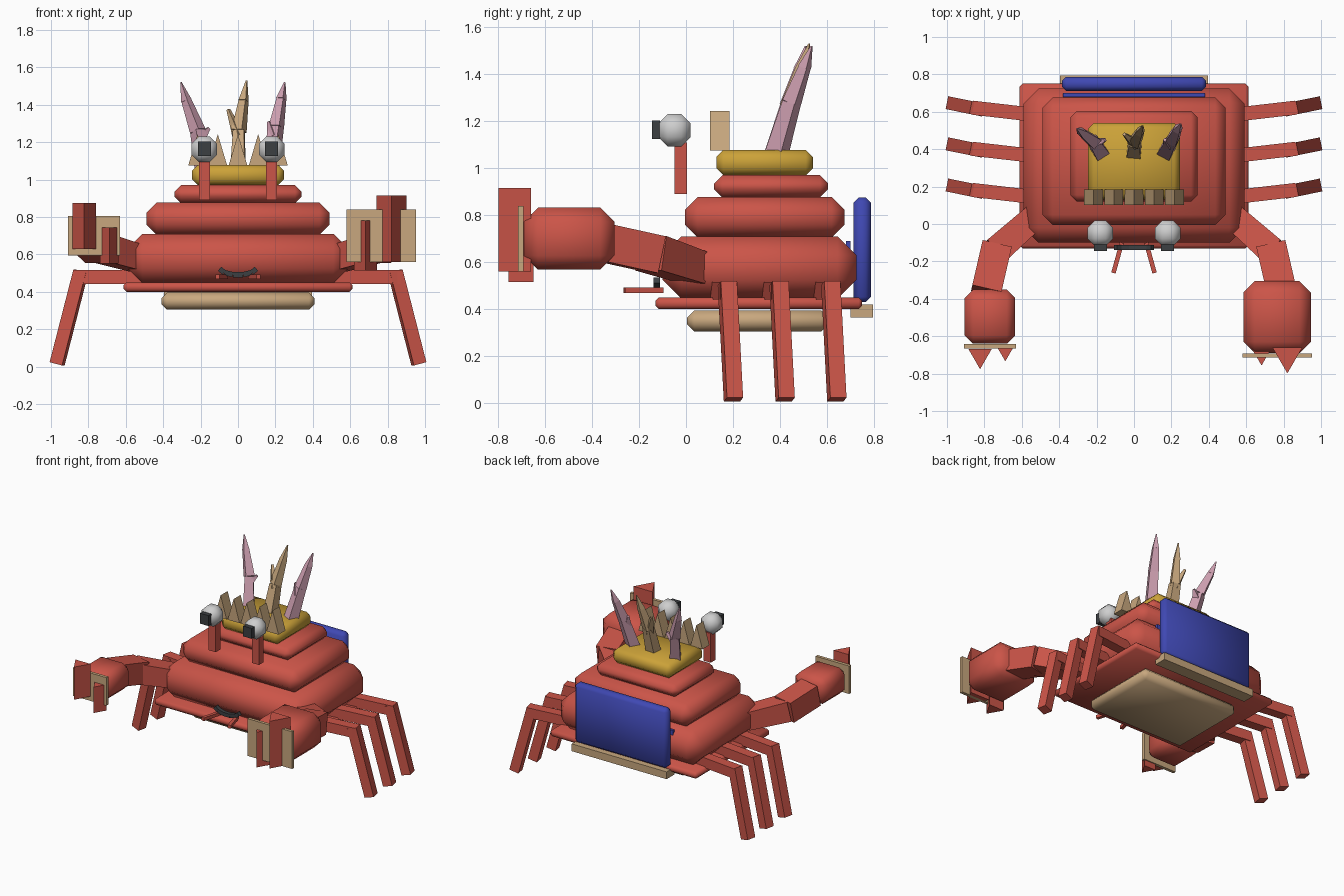
import bpy, bmesh, math
from mathutils import Vector, Matrix

if "Cube" in bpy.data.objects:
    bpy.data.objects.remove(bpy.data.objects["Cube"])


def material(name, rgb):
    m = bpy.data.materials.new(name)
    m.diffuse_color = (*rgb, 1)
    m.use_nodes = True
    m.node_tree.nodes["Principled BSDF"].inputs["Base Color"].default_value = m.diffuse_color
    return m


RED = material("shell red", (0.60, 0.09, 0.065))
TAN = material("sand tan", (0.58, 0.39, 0.21))
GOLD = material("gold", (0.60, 0.36, 0.04))
BLUE = material("blue", (0.05, 0.065, 0.45))
PINK = material("coral pink", (0.62, 0.35, 0.44))
WHITE = material("eye white", (0.62, 0.62, 0.62))
DARK = material("dark grey", (0.045, 0.05, 0.055))


def finish(name, bm, mat, smooth=False):
    bmesh.ops.recalc_face_normals(bm, faces=bm.faces)
    me = bpy.data.meshes.new(name)
    bm.to_mesh(me)
    bm.free()
    me.materials.append(mat)
    ob = bpy.data.objects.new(name, me)
    bpy.context.collection.objects.link(ob)
    if smooth:
        for p in me.polygons:
            p.use_smooth = True
    return ob


def box(name, x, y, z, mat, bevel=0):
    """Box from ranges on each axis, with an optional chamfer."""
    bm = bmesh.new()
    size = Vector((x[1] - x[0], y[1] - y[0], z[1] - z[0]))
    mid = Vector((x[0] + x[1], y[0] + y[1], z[0] + z[1])) / 2
    bmesh.ops.create_cube(bm, size=1, matrix=Matrix.Translation(mid) @ Matrix.Diagonal((*size, 1)))
    if bevel:
        bmesh.ops.bevel(bm, geom=bm.edges[:], offset=bevel, segments=1, affect='EDGES')
    return finish(name, bm, mat, bool(bevel))


def beams(name, segments, mat):
    """Square bars joined in one mesh; each segment is (start, end, start width, end width)."""
    bm = bmesh.new()
    for p, q, w0, w1 in segments:
        p, q = Vector(p), Vector(q)
        d = (q - p).normalized()
        side = d.cross(Vector((0, 0, 1))).normalized()
        up = side.cross(d)
        rings = [[bm.verts.new(c + (side * a + up * b) * w / 2)
                  for a, b in ((-1, -1), (1, -1), (1, 1), (-1, 1))]
                 for c, w in ((p, w0), (q, w1))]
        bm.faces.new(rings[0])
        bm.faces.new(rings[1][::-1])
        for i in range(4):
            j = (i + 1) % 4
            bm.faces.new((rings[0][i], rings[0][j], rings[1][j], rings[1][i]))
    return finish(name, bm, mat)


def prism(name, tri, offset, mat):
    """Triangle extruded along an offset."""
    bm = bmesh.new()
    f = bm.faces.new([bm.verts.new(v) for v in tri])
    r = bmesh.ops.extrude_face_region(bm, geom=[f])
    bmesh.ops.translate(bm, vec=offset, verts=[v for v in r["geom"] if isinstance(v, bmesh.types.BMVert)])
    return finish(name, bm, mat)


# Stepped body
for name, w, y, z, mat, b in (
        ("belly_plate", 0.41, (0.005, 0.605), (0.305, 0.395), TAN, 0.03),
        ("rim_plate", 0.612, (-0.13, 0.75), (0.40, 0.45), RED, 0.015),
        ("lower_shell", 0.59, (-0.10, 0.725), (0.445, 0.71), RED, 0.08),
        ("middle_shell", 0.49, (-0.005, 0.675), (0.705, 0.877), RED, 0.055),
        ("upper_shell", 0.34, (0.12, 0.605), (0.875, 0.97), RED, 0.035),
        ("gold_top", 0.245, (0.13, 0.54), (0.97, 1.078), GOLD, 0.03)):
    box(name, (-w, w), y, z, mat, b)

# Back panel and its ledge
box("back_panel", (-0.385, 0.385), (0.712, 0.787), (0.43, 0.875), BLUE, 0.022)
box("back_panel_mount", (-0.38, 0.38), (0.68, 0.70), (0.55, 0.69), BLUE)
box("back_ledge", (-0.395, 0.395), (0.70, 0.795), (0.365, 0.42), TAN)

# Crown teeth
for i in range(5):
    x = (i - 2) * 0.108
    prism(f"crown_tooth_{i + 1}", [(x - 0.05, 0.102, 1.075), (x + 0.05, 0.102, 1.075), (x, 0.102, 1.243)],
          (0, 0.083, 0), TAN)

# Branching corals: three trunk points above the base, then one side twig
for name, mat, pts, twig in (
        ("left_coral", PINK, [(-0.18, 0.385, 1.06), (-0.215, 0.44, 1.26), (-0.275, 0.487, 1.42), (-0.305, 0.51, 1.52)],
         [(-0.205, 0.43, 1.22), (-0.155, 0.45, 1.275)]),
        ("middle_coral", TAN, [(0, 0.385, 1.06), (0.005, 0.44, 1.26), (0.03, 0.49, 1.42), (0.046, 0.525, 1.53)],
         [(0.005, 0.43, 1.23), (-0.052, 0.48, 1.375)]),
        ("right_coral", PINK, [(0.17, 0.385, 1.06), (0.205, 0.45, 1.28), (0.232, 0.505, 1.43), (0.25, 0.535, 1.52)],
         [(0.19, 0.43, 1.23), (0.165, 0.45, 1.31)])):
    a, b, c, d = pts
    beams(name, [(a, b, 0.075, 0.06), (b, c, 0.062, 0.04), (c, d, 0.042, 0.006), (*twig, 0.05, 0.015)], mat)

# Smile
arc = [(0.10 * math.sin(t), -0.125, 0.545 - 0.04 * math.cos(t) - 0.015) for t in
       [math.radians(-80 + 32 * k) for k in range(6)]]
beams("mouth", [(arc[k], arc[k + 1], 0.028, 0.028) for k in range(5)], DARK)

for s, side in ((-1, "left"), (1, "right")):
    def span(cx, w):
        return (s * cx - w / 2, s * cx + w / 2)

    # Eyes on stalks
    box(f"{side}_eye_stalk", span(0.18, 0.058), (-0.05, 0.005), (0.89, 1.11), RED)
    box(f"{side}_eye", span(0.18, 0.138), (-0.118, 0.02), (1.093, 1.231), WHITE, 0.04)
    box(f"{side}_pupil", span(0.18, 0.07), (-0.145, -0.11), (1.125, 1.203), DARK)

    # Mouth feeler
    beams(f"{side}_feeler", [((s * 0.065, -0.10, 0.48), (s * 0.11, -0.262, 0.48), 0.024, 0.024)], RED)

    # Legs
    for i in range(3):
        y = 0.14 + 0.22 * i
        beams(f"{side}_leg_{i + 1}", [
            ((s * 0.50, y, 0.478), (s * 0.865, y + 0.042, 0.478), 0.075, 0.075),
            ((s * 0.84, y + 0.036, 0.51), (s * 0.967, y + 0.062, 0.015), 0.07, 0.07)], RED)

    # Arm
    beams(f"{side}_arm", [
        ((s * 0.53, 0.04, 0.575), (s * 0.745, -0.15, 0.638), 0.135, 0.15),
        ((s * 0.735, -0.12, 0.632), (s * 0.79, -0.36, 0.685), 0.16, 0.16)], RED)

    # Claw block with face plate; the right claw is larger
    k, front, cx = (1, -0.69, 0.765) if s > 0 else (0.75, -0.64, 0.77)
    box(f"{side}_claw", span(cx, 0.36 * k), (front, front + 0.385 * k), (0.70 - 0.132 * k, 0.70 + 0.132 * k),
        RED, 0.06 * k)
    box(f"{side}_claw_plate", span(cx, 0.372 * k), (front - 0.025, front - 0.002),
        (0.70 - 0.14 * k, 0.70 + 0.14 * k), TAN)

# Triangular pincers: centre x, width, back y, z range
for name, x, w, y, z0, z1 in (
        ("left_outer_pincer", -0.823, 0.125, -0.668, 0.63, 0.875),
        ("left_inner_pincer", -0.688, 0.097, -0.65, 0.55, 0.745),
        ("right_outer_pincer", 0.82, 0.16, -0.66, 0.56, 0.915),
        ("right_inner_pincer", 0.682, 0.125, -0.648, 0.515, 0.78)):
    prism(name, [(x - w / 2, y, z0), (x + w / 2, y, z0), (x, y - w * 0.866, z0)], (0, 0, z1 - z0), RED)
